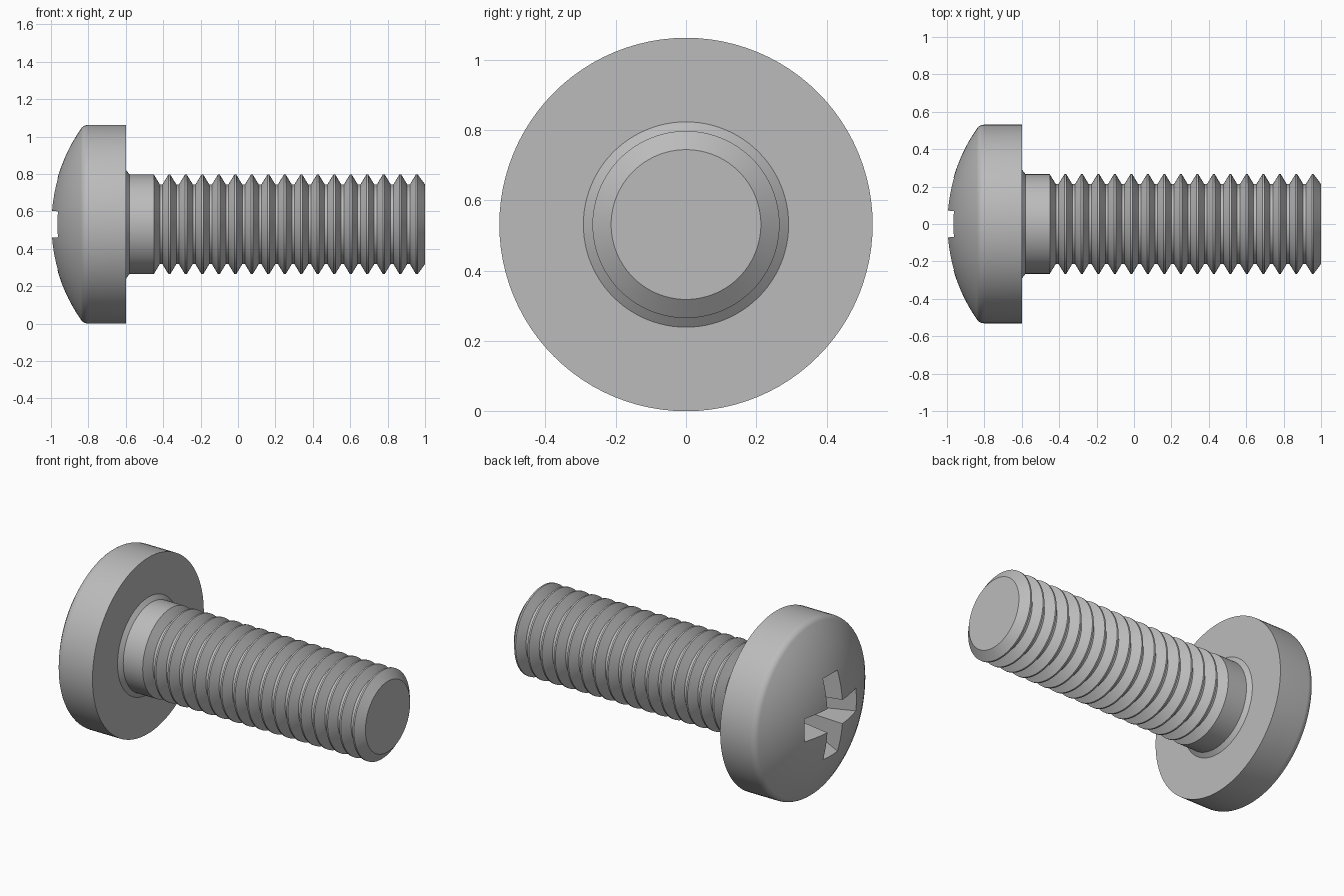
import bpy
import bmesh
from math import sin, cos, pi, radians, asin

AXIS_Z = 0.531   # height of the screw axis
SEGMENTS = 96

cube = bpy.data.objects.get("Cube")
if cube:
    bpy.data.objects.remove(cube, do_unlink=True)

steel = bpy.data.materials.new("grey_steel")
steel.use_nodes = True
GREY = (0.5, 0.5, 0.5, 1)
steel.diffuse_color = GREY
steel.node_tree.nodes["Principled BSDF"].inputs["Base Color"].default_value = GREY


def loft(name, rings):
    """Join rings of (x, y, z) points; a one-point ring closes to a tip."""
    bm = bmesh.new()
    loops = [[bm.verts.new(p) for p in ring] for ring in rings]
    for a, b in zip(loops, loops[1:]):
        n = max(len(a), len(b))
        for i in range(n):
            j = (i + 1) % n
            if len(a) == 1:
                bm.faces.new((a[0], b[j], b[i]))
            elif len(b) == 1:
                bm.faces.new((a[i], a[j], b[0]))
            else:
                bm.faces.new((a[i], a[j], b[j], b[i]))
    for end in (loops[0], loops[-1]):
        if len(end) > 1:
            bm.faces.new(end)
    bmesh.ops.recalc_face_normals(bm, faces=bm.faces)
    mesh = bpy.data.meshes.new(name)
    bm.to_mesh(mesh)
    bm.free()
    mesh.materials.append(steel)
    obj = bpy.data.objects.new(name, mesh)
    obj.location.z = AXIS_Z
    bpy.context.collection.objects.link(obj)
    return obj


def circle(x, r):
    if r == 0:
        return [(x, 0, 0)]
    steps = [2 * pi * i / SEGMENTS for i in range(SEGMENTS)]
    return [(x, r * cos(a), r * sin(a)) for a in steps]


def turn(name, profile):
    return loft(name, [circle(x, r) for x, r in profile])


def activate(obj):
    bpy.ops.object.select_all(action='DESELECT')
    obj.select_set(True)
    bpy.context.view_layer.objects.active = obj


# Pan head: spherical dome, rounded shoulder, straight rim
DOME_R = 0.893
EDGE_R = 0.05
rim_angle = asin(0.51 / DOME_R)
profile = []
for i in range(13):
    a = rim_angle * i / 12
    profile.append((-1 + DOME_R * (1 - cos(a)), DOME_R * sin(a)))
for i in range(1, 7):
    a = rim_angle + (pi / 2 - rim_angle) * i / 6
    profile.append((-0.80 - EDGE_R * cos(a), AXIS_Z - EDGE_R + EDGE_R * sin(a)))
profile.append((-0.6, AXIS_Z))
head = turn("head", profile)


# Tapered cross recess cut into the dome
def cross(x, length, width):
    points = []
    for k in range(4):
        c, s = cos(k * pi / 2), sin(k * pi / 2)
        for u, v in ((width, -width), (length, -width), (length, width)):
            points.append((x, u * c - v * s, u * s + v * c))
    return points


cutter = loft("recess_cutter", [cross(-1.03, 0.282, 0.074),
                                cross(-0.70, 0.10, 0.05),
                                [(-0.66, 0, 0)]])
cutter.hide_render = True
activate(head)
cut = head.modifiers.new("cross_recess", 'BOOLEAN')
cut.operation = 'DIFFERENCE'
cut.solver = 'EXACT'
cut.object = cutter
bpy.ops.object.modifier_apply(modifier=cut.name)
bpy.data.objects.remove(cutter, do_unlink=True)

# Shank: collar chamfer, plain neck, then evenly spaced thread ridges
CREST, ROOT = 0.266, 0.213
PITCH, RIDGES = 0.0882, 16
FLAT, FOOT = 0.005, 0.037   # half widths of a ridge at its top and base
profile = [(-0.62, 0.292), (-0.6, 0.292), (-0.58, CREST),
           (-0.45, CREST), (-0.418, ROOT)]
for k in range(RIDGES):
    x = 0.956 - PITCH * (RIDGES - 1 - k)
    profile += [(x - FOOT, ROOT), (x - FLAT, CREST),
                (x + FLAT, CREST), (x + FOOT, ROOT)]
profile[-1] = (1.0, ROOT)
shank = turn("threaded_shank", profile)

for part in (head, shank):
    activate(part)
    bpy.ops.object.shade_smooth_by_angle(angle=radians(30))
